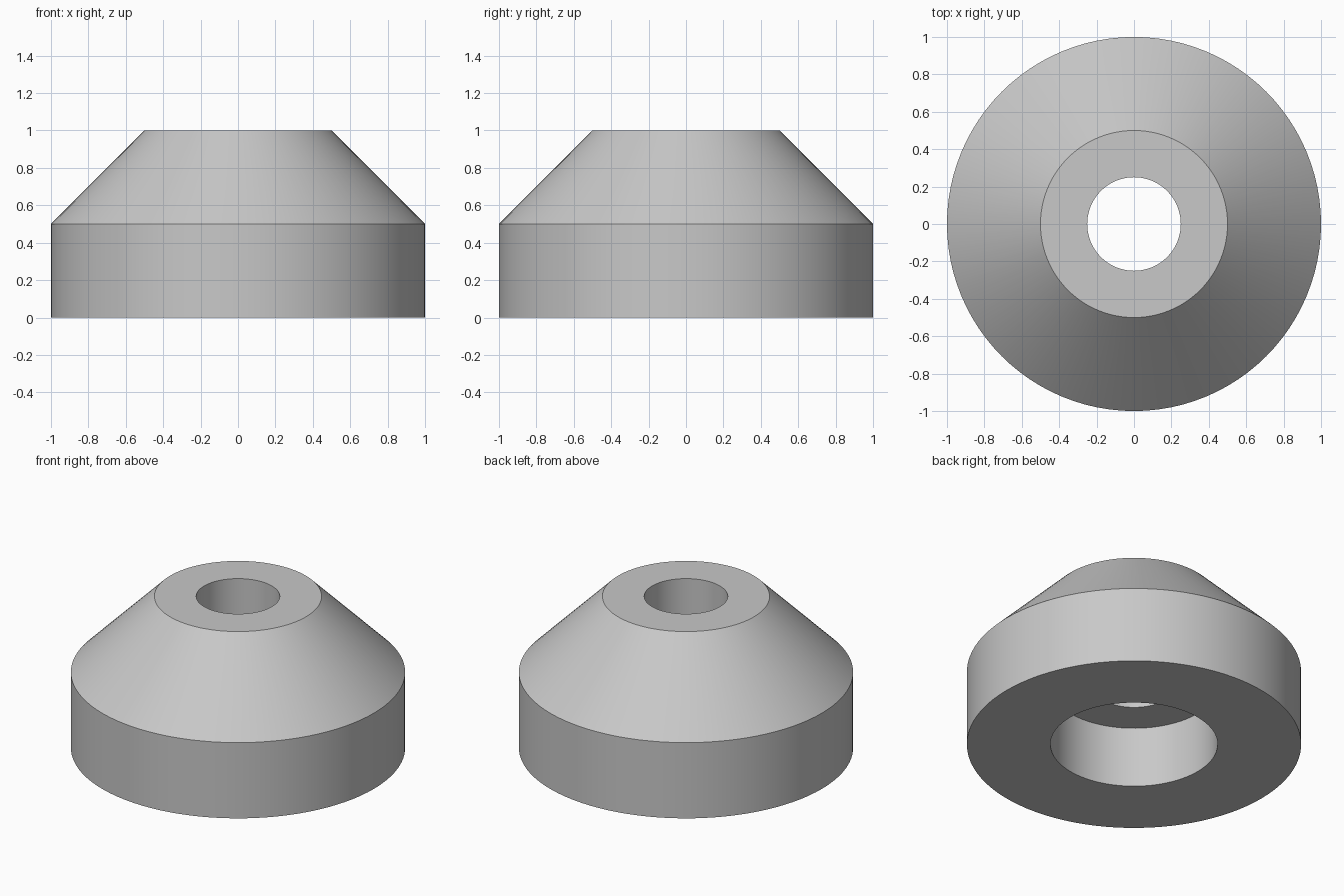
import bpy
import bmesh
import math

cube = bpy.data.objects.get("Cube")
if cube:
    bpy.data.objects.remove(cube, do_unlink=True)

SEGMENTS = 96

grey = bpy.data.materials.new("plain grey")
grey.use_nodes = True
grey.diffuse_color = (0.58, 0.58, 0.58, 1)
grey.node_tree.nodes["Principled BSDF"].inputs["Base Color"].default_value = grey.diffuse_color


def lathe(name, profile, material):
    """Revolve a closed (radius, height) profile around the z axis."""
    bm = bmesh.new()
    verts = [bm.verts.new((r, 0, z)) for r, z in profile]
    edges = [bm.edges.new((v, verts[i - 1])) for i, v in enumerate(verts)]
    bmesh.ops.spin(bm, geom=verts + edges, cent=(0, 0, 0), axis=(0, 0, 1),
                   angle=math.tau, steps=SEGMENTS, use_merge=True)
    bmesh.ops.remove_doubles(bm, verts=bm.verts, dist=0.0001)
    bmesh.ops.recalc_face_normals(bm, faces=bm.faces)
    mesh = bpy.data.meshes.new(name)
    bm.to_mesh(mesh)
    bm.free()
    mesh.materials.append(material)
    obj = bpy.data.objects.new(name, mesh)
    bpy.context.collection.objects.link(obj)
    return obj


# Cylinder with a conical shoulder, a through bore and a counterbore below
collar = lathe("tapered_collar", [
    (0.5, 0), (1, 0), (1, 0.5), (0.5, 1),   # base, wall, cone
    (0.25, 1), (0.25, 0.4), (0.5, 0.4),     # top rim, bore, counterbore shelf
], grey)

bpy.ops.object.select_all(action='DESELECT')
collar.select_set(True)
bpy.context.view_layer.objects.active = collar
bpy.ops.object.shade_smooth_by_angle(angle=math.radians(30))
